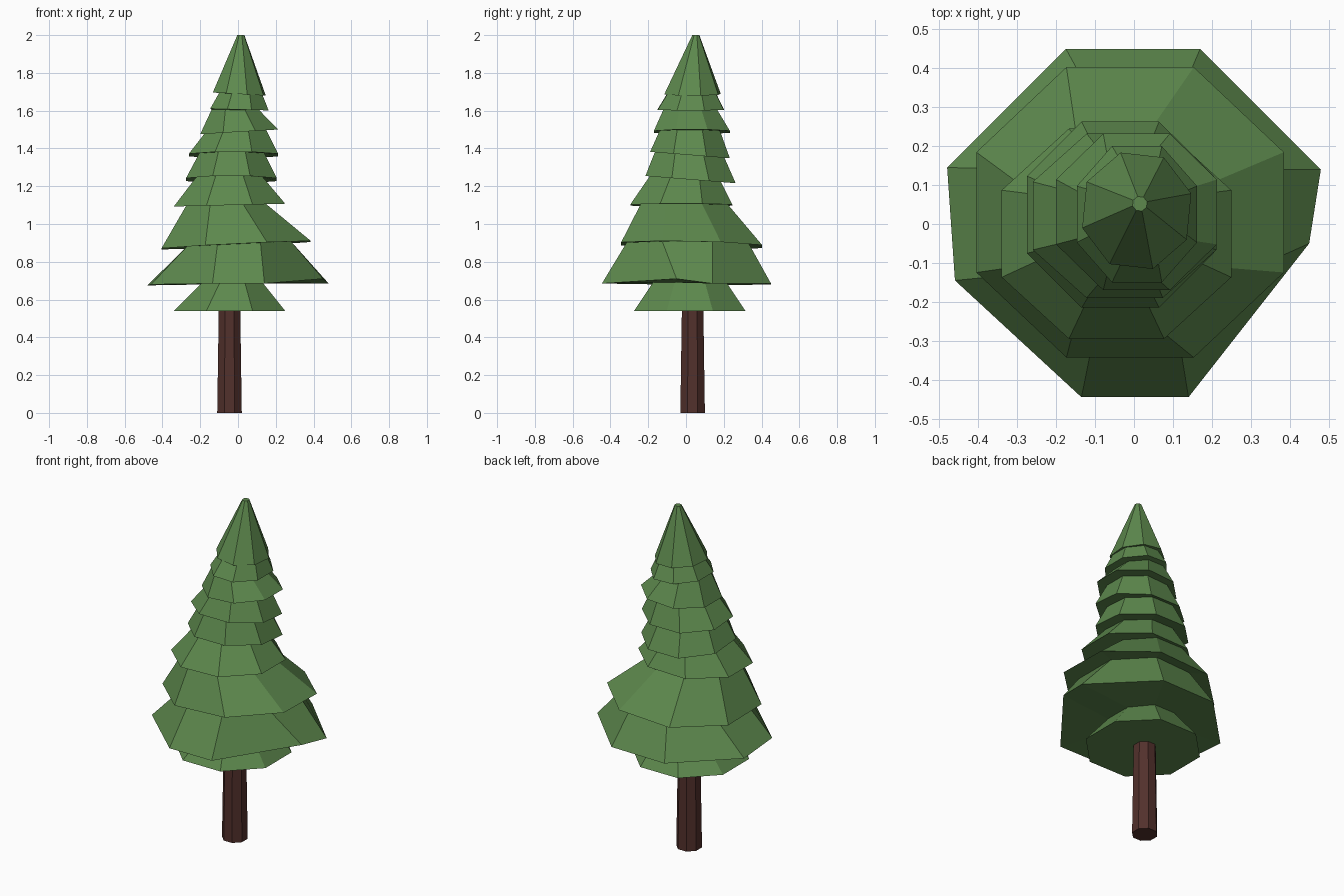
import bpy, bmesh, math

if "Cube" in bpy.data.objects:
    bpy.data.objects.remove(bpy.data.objects["Cube"])

T = math.tan(math.pi / 8)


def material(name, color):
    m = bpy.data.materials.new(name)
    m.diffuse_color = (*color, 1)
    m.use_nodes = True
    m.node_tree.nodes["Principled BSDF"].inputs["Base Color"].default_value = m.diffuse_color
    return m


def octagon(x0, x1, y0, y1, z, tx=0.0, ty=0.0, turn=0.0):
    """Octagon filling a box, with flats facing the axes, optional tilt and turn."""
    cx, cy, rx, ry = (x0 + x1) / 2, (y0 + y1) / 2, (x1 - x0) / 2, (y1 - y0) / 2
    pts = []
    for i in range(8):
        a = math.pi / 8 + i * math.pi / 4 + math.radians(turn)
        dx, dy = rx * math.cos(a) * math.hypot(1, T), ry * math.sin(a) * math.hypot(1, T)
        pts.append((cx + dx, cy + dy, z + tx * dx + ty * dy))
    return pts


def loft(name, rings, mat):
    bm = bmesh.new()
    loops = [[bm.verts.new(p) for p in r] for r in rings]
    for a, b in zip(loops, loops[1:]):
        for i in range(8):
            j = (i + 1) % 8
            bm.faces.new((a[i], a[j], b[j], b[i]))
    bm.faces.new(loops[0][::-1])
    bm.faces.new(loops[-1])
    bmesh.ops.recalc_face_normals(bm, faces=bm.faces)
    me = bpy.data.meshes.new(name)
    bm.to_mesh(me)
    bm.free()
    ob = bpy.data.objects.new(name, me)
    bpy.context.collection.objects.link(ob)
    me.materials.append(mat)
    return ob


green = material("needles", (0.11, 0.25, 0.075))
brown = material("bark", (0.085, 0.03, 0.025))

# Trunk
loft("trunk", [octagon(-.11, .02, -.03, .10, 0),
               octagon(-.102, .012, -.022, .092, .54)], brown)

# Broadest, irregular rim of the foliage
wide_rim = [(.48, .14, .685), (.17, .45, .685), (-.175, .45, .68), (-.48, .145, .675),
            (-.46, -.145, .68), (-.135, -.445, .685), (.14, -.445, .685), (.45, -.05, .71)]

# Foliage: one folded shell, each neck followed by the overhanging rim above it
foliage = [
    octagon(-.34, .25, -.275, .315, .54),
    octagon(-.19, .13, -.175, .215, .69),
    wide_rim,
    octagon(-.27, .28, -.315, .33, .895, .05),
    octagon(-.405, .385, -.343, .403, .888, .05, -.02),
    octagon(-.27, .15, -.24, .22, 1.105),
    octagon(-.34, .25, -.295, .245, 1.10, .025),
    octagon(-.22, .13, -.19, .18, 1.245, 0, -.06),
    octagon(-.275, .205, -.215, .263, 1.235, 0, -.08),
    octagon(-.205, .14, -.165, .20, 1.37, 0, -.06),
    octagon(-.26, .212, -.19, .232, 1.365, 0, -.08),
    octagon(-.175, .15, -.14, .18, 1.49, .05),
    octagon(-.20, .213, -.17, .232, 1.488, .06),
    octagon(-.14, .11, -.12, .165, 1.605),
    octagon(-.147, .162, -.15, .20, 1.606, -.03),
    octagon(-.10, .13, -.10, .16, 1.688, -.05),
    octagon(-.128, .142, -.11, .178, 1.688, -.06, 0, -6),
    octagon(-.003, .033, .034, .070, 2.0, 0, 0, -6),
]
loft("foliage", foliage, green)
